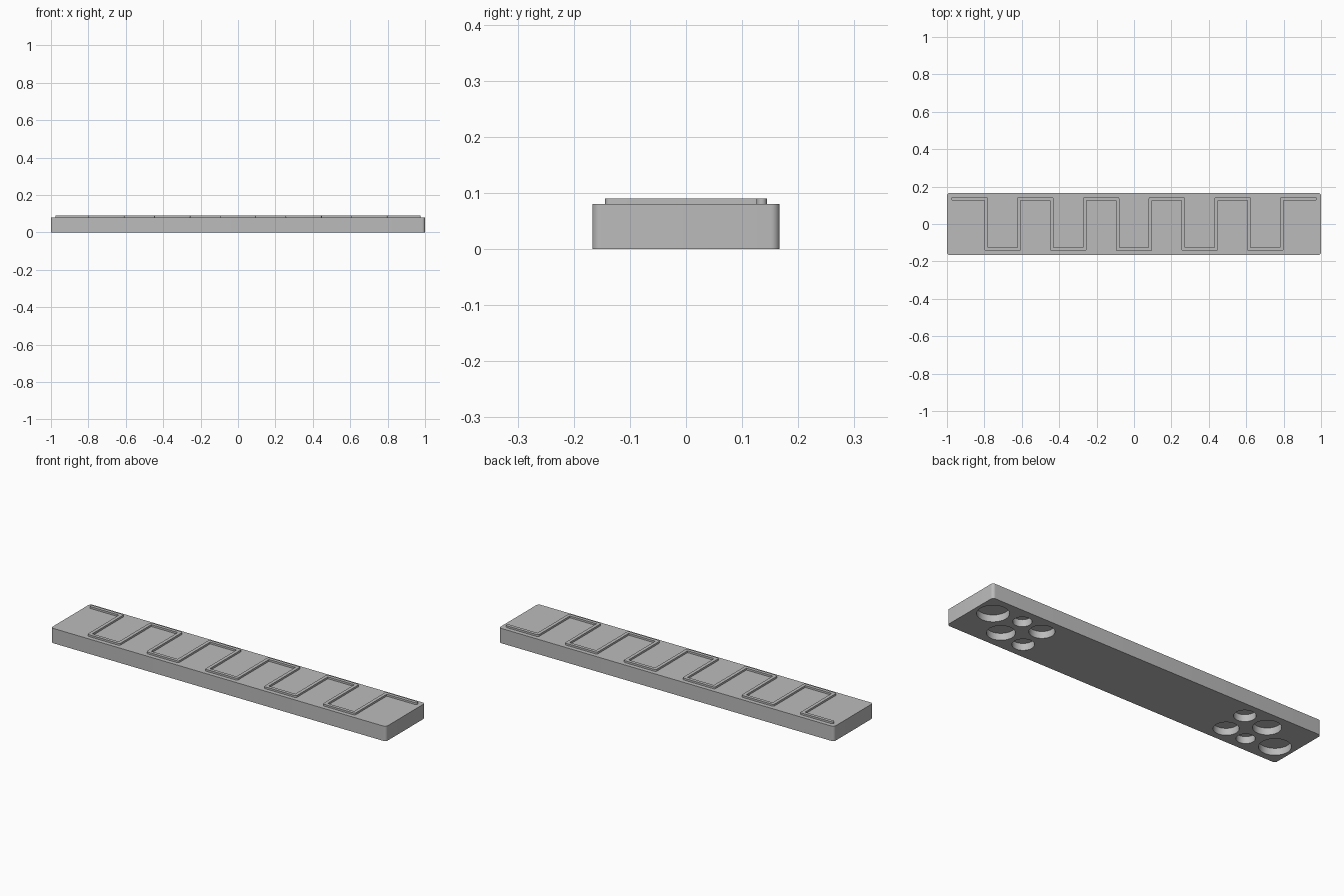
import bpy, bmesh
from math import pi, cos, sin, atan2
from mathutils import Vector

cube = bpy.data.objects.get("Cube")
if cube:
    bpy.data.objects.remove(cube, do_unlink=True)

grey = bpy.data.materials.new("plain_grey")
grey.use_nodes = True
colour = (0.5, 0.5, 0.5, 1)
grey.diffuse_color = colour
grey.node_tree.nodes["Principled BSDF"].inputs["Base Color"].default_value = colour


def arc(centre, radius, start, end, steps):
    return [Vector((centre[0] + radius * cos(start + (end - start) * i / steps),
                    centre[1] + radius * sin(start + (end - start) * i / steps)))
            for i in range(steps + 1)]


def prism(name, outlines, z0, z1):
    """Extrude flat outlines upward into one closed mesh."""
    bm = bmesh.new()
    for outline in outlines:
        base = bm.faces.new([bm.verts.new((p.x, p.y, z0)) for p in outline])
        top = bmesh.ops.extrude_face_region(bm, geom=[base], use_keep_orig=True)
        verts = [v for v in top["geom"] if isinstance(v, bmesh.types.BMVert)]
        bmesh.ops.translate(bm, vec=(0, 0, z1 - z0), verts=verts)
    bmesh.ops.recalc_face_normals(bm, faces=bm.faces)
    mesh = bpy.data.meshes.new(name)
    bm.to_mesh(mesh)
    bm.free()
    mesh.materials.append(grey)
    obj = bpy.data.objects.new(name, mesh)
    bpy.context.collection.objects.link(obj)
    return obj


def smooth(obj):
    bpy.ops.object.select_all(action="DESELECT")
    obj.select_set(True)
    bpy.context.view_layer.objects.active = obj
    bpy.ops.object.shade_smooth_by_angle(angle=pi / 6)


def stroke(path, half):
    """Outline of a thick line with round ends and round outer corners."""
    outline = []
    there_and_back = path + path[-2:0:-1]
    count = len(there_and_back)
    for i, p in enumerate(there_and_back):
        d0 = (p - there_and_back[i - 1]).normalized()
        d1 = (there_and_back[(i + 1) % count] - p).normalized()
        turn = d0.x * d1.y - d0.y * d1.x
        start = atan2(d0.y, d0.x) - pi / 2
        if d0.dot(d1) < -0.5:                       # round end
            outline += arc(p, half, start, start + pi, 12)
        elif turn > 0:                              # outer corner
            outline += arc(p, half, start, start + pi / 2, 6)
        else:                                       # inner corner
            outline.append(p + (d1 - d0) * half)
    return outline


# Base bar with rounded vertical edges
length, width, height, corner = 1.0, 0.167, 0.08, 0.016
bar_outline = []
for i, (sx, sy) in enumerate([(1, 1), (-1, 1), (-1, -1), (1, -1)]):
    centre = (sx * (length - corner), sy * (width - corner))
    bar_outline += arc(centre, corner, i * pi / 2, (i + 1) * pi / 2, 8)
bar = prism("base_bar", [bar_outline], 0, height)

# Round pockets underneath, repeated by a half turn: x, y, radius
pockets = [(0.904, 0.054, 0.077), (0.75, 0.083, 0.045), (0.76, -0.061, 0.068),
           (0.62, 0.07, 0.061), (0.61, -0.078, 0.053)]
circles = [arc((s * x, s * y), r, 0, 2 * pi, 48)[:-1]
           for x, y, r in pockets for s in (1, -1)]
cutter = prism("pocket_cutter", circles, -0.02, 0.037)
cut = bar.modifiers.new("pockets", "BOOLEAN")
cut.operation = "DIFFERENCE"
cut.solver = "EXACT"
cut.object = cutter
bpy.context.view_layer.objects.active = bar
bpy.ops.object.modifier_apply(modifier=cut.name)
bpy.data.objects.remove(cutter, do_unlink=True)
smooth(bar)

# Raised meandering rail on top
half, reach, pitch = 0.009, 0.135, 0.1756
path = [Vector((-0.968, reach))]
side = 1
for i in range(10):
    x = (i - 4.5) * pitch
    path += [Vector((x, side * reach)), Vector((x, -side * reach))]
    side = -side
path.append(Vector((0.968, reach)))
rail = prism("meander_rail", [stroke(path, half)], height - 0.001, 0.09)
smooth(rail)
